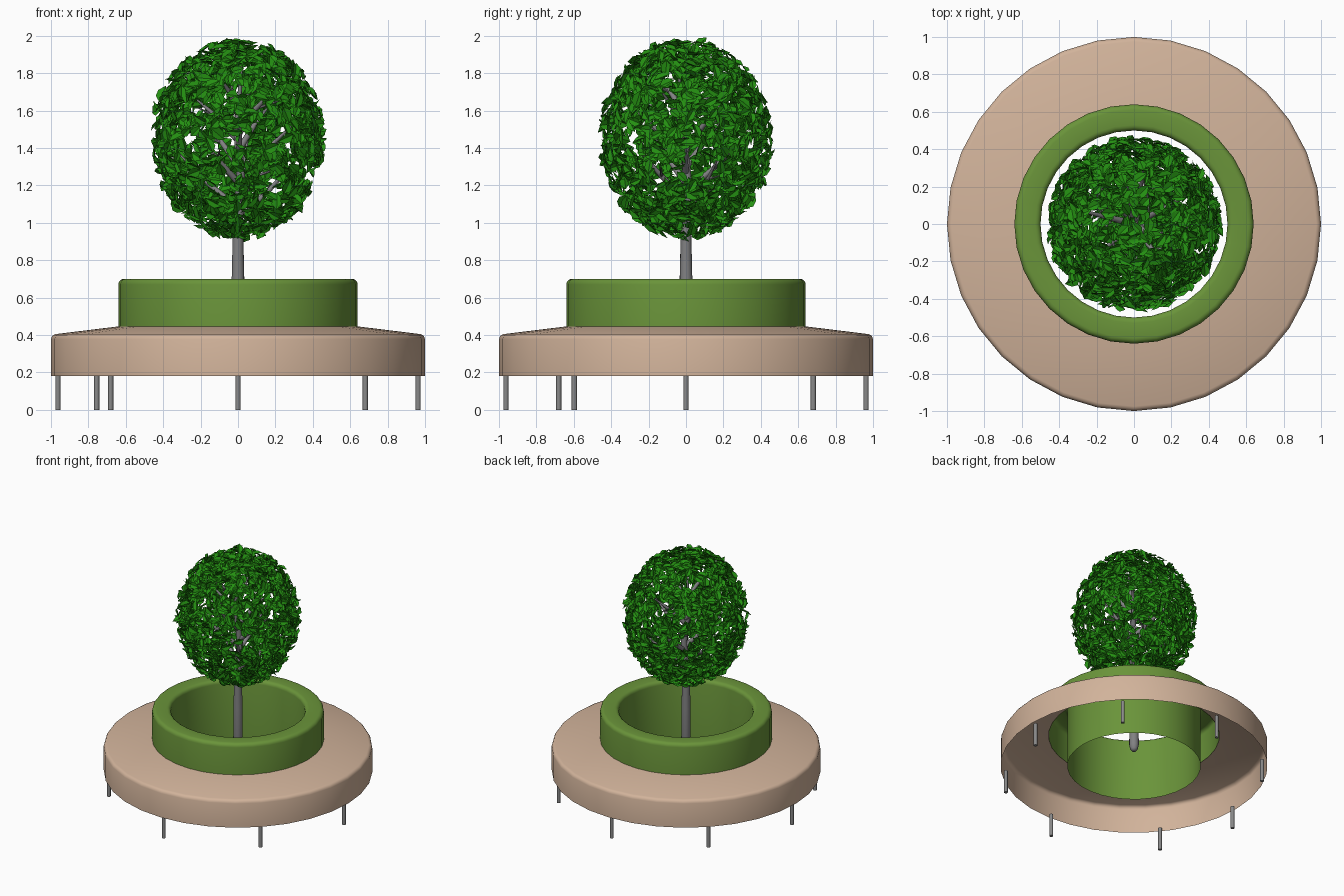
import bpy, math, random
from mathutils import Vector, noise

if "Cube" in bpy.data.objects:
    bpy.data.objects.remove(bpy.data.objects["Cube"])

random.seed(7)


def material(name, rgb):
    m = bpy.data.materials.new(name)
    m.diffuse_color = (*rgb, 1)
    m.use_nodes = True
    m.node_tree.nodes["Principled BSDF"].inputs["Base Color"].default_value = m.diffuse_color
    return m


TAN = material("tan upholstery", (0.64, 0.45, 0.325))
GREEN = material("moss green upholstery", (0.144, 0.296, 0.042))
LEAF = material("leaf green", (0.018, 0.283, 0.006))
BARK = material("grey bark", (0.22, 0.22, 0.225))
METAL = material("grey metal", (0.25, 0.25, 0.25))


def add_mesh(name, verts, faces, mat, smooth=None):
    me = bpy.data.meshes.new(name)
    me.from_pydata(verts, [], faces)
    me.materials.append(mat)
    ob = bpy.data.objects.new(name, me)
    bpy.context.collection.objects.link(ob)
    if smooth:
        bpy.ops.object.select_all(action='DESELECT')
        ob.select_set(True)
        bpy.context.view_layer.objects.active = ob
        bpy.ops.object.shade_smooth_by_angle(angle=math.radians(smooth))
    return ob


def lathe(name, profile, mat, n=32):
    verts = [(r * math.cos(2 * math.pi * j / n), r * math.sin(2 * math.pi * j / n), z)
             for r, z in profile for j in range(n)]
    faces = [(i * n + j, i * n + (j + 1) % n, (i + 1) * n + (j + 1) % n, (i + 1) * n + j)
             for i in range(len(profile) - 1) for j in range(n)]
    return add_mesh(name, verts, faces, mat, 50)


# Round seat: open underneath, skirt, rounded edge and sloping top
lathe("seat", [(1.0, 0.18), (1.0, 0.378), (0.996, 0.39), (0.988, 0.4), (0.975, 0.405),
               (0.64, 0.446)], TAN)

# Backrest: outer wall, rounded rim, inner tube down to the skirt level
R = 0.03
rim = [(0.64 - R + R * math.cos(a), 0.70 - R + R * math.sin(a))
       for a in [math.pi / 2 * k / 4 for k in range(5)]]
rim += [(0.50 + R - R * math.sin(a), 0.70 - R + R * math.cos(a))
        for a in [math.pi / 2 * k / 4 for k in range(5)]]
lathe("backrest", [(0.64, 0.44)] + rim + [(0.50, 0.18)], GREEN)

# Legs: eight thin posts, the front left one a little off the even spacing
for k in range(8):
    a = math.radians(218.3 if k == 5 else 45 * k)
    bpy.ops.mesh.primitive_cylinder_add(
        vertices=12, radius=0.014, depth=0.186,
        location=(0.963 * math.cos(a), 0.963 * math.sin(a), 0.093))
    leg = bpy.context.object
    leg.name = f"leg_{k + 1}"
    leg.data.materials.append(METAL)
    bpy.ops.object.shade_smooth_by_angle(angle=math.radians(40))


# Trunk and branches: tapered tubes along a path
def tube(points, radii, verts, faces, n=8):
    base = len(verts)
    for i, p in enumerate(points):
        d = (points[min(i + 1, len(points) - 1)] - points[max(i - 1, 0)]).normalized()
        u = d.cross(Vector((0.3, 0.9, 0.1))).normalized()
        v = d.cross(u)
        for j in range(n):
            a = 2 * math.pi * j / n
            verts.append(p + (u * math.cos(a) + v * math.sin(a)) * radii[i])
    for i in range(len(points) - 1):
        for j in range(n):
            b, k = base + i * n, (j + 1) % n
            faces.append((b + j, b + k, b + n + k, b + n + j))
    faces.append(tuple(base + j for j in reversed(range(n))))
    last = base + (len(points) - 1) * n
    faces.append(tuple(last + j for j in range(n)))


CENTRE = Vector((0, 0, 1.45))
SIZE = Vector((0.455, 0.455, 0.525))
V, F = [], []
path = [(0, 0, .31), (0, 0, .325), (0, 0, .36), (0, 0, .7), (0, 0, 1.0), (.015, .005, 1.25),
        (-.005, -.02, 1.5), (.02, -.04, 1.85)]
tube([Vector(p) for p in path], [.015, .028, .036, .034, .027, .024, .018, .006], V, F, 14)
for k in range(13):
    z0 = 1.03 + 0.045 * k
    a = k * 2.4 + 0.5
    out = Vector((math.cos(a), math.sin(a), 0))
    start = Vector((0.005, 0, z0))
    reach = 0.34 - 0.012 * k
    mid = start + out * reach * 0.5 + Vector((0, 0, 0.13))
    end = start + out * reach + Vector((0, 0, 0.30 - 0.008 * k))
    tube([start, mid, end], [.019, .014, .005], V, F)
    side = out.cross(Vector((0, 0, 1))) * (0.13 if k % 2 else -0.13)
    tube([mid, mid + out * 0.09 + side + Vector((0, 0, 0.05))], [.009, .003], V, F, 6)
add_mesh("trunk_and_branches", V, F, BARK, 50)

# Foliage: folded six-point leaves scattered on an egg-shaped shell with a few gaps
V, F = [], []
count = 0
while count < 2300:
    d = Vector([random.gauss(0, 1) for _ in range(3)]).normalized()
    gap = noise.noise(d * 3.2 + Vector((4.1, 2.3, 7.7)))
    if gap < -0.27 and abs(d.z) < 0.6 and random.random() < 0.85:
        continue
    count += 1
    depth = 1 - 0.2 * random.random() ** 1.6
    p = CENTRE + Vector((d.x * SIZE.x, d.y * SIZE.y, d.z * SIZE.z)) * depth
    normal = (d + Vector([random.gauss(0, 0.45) for _ in range(3)])).normalized()
    along = normal.cross(Vector([random.gauss(0, 1) for _ in range(3)])).normalized()
    across = normal.cross(along)
    L = random.uniform(0.07, 0.10)
    W = L * random.uniform(0.24, 0.31)
    b = len(V)
    for s, t, h in ((-.5, 0, 0), (-.2, 1, .1), (.15, .85, .1), (.5, 0, -.05),
                    (.15, -.85, .1), (-.2, -1, .1)):
        V.append(p + along * s * L + across * t * W + normal * h * L)
    F += [(b, b + 3, b + 2, b + 1), (b, b + 5, b + 4, b + 3)]
add_mesh("foliage", V, F, LEAF)
